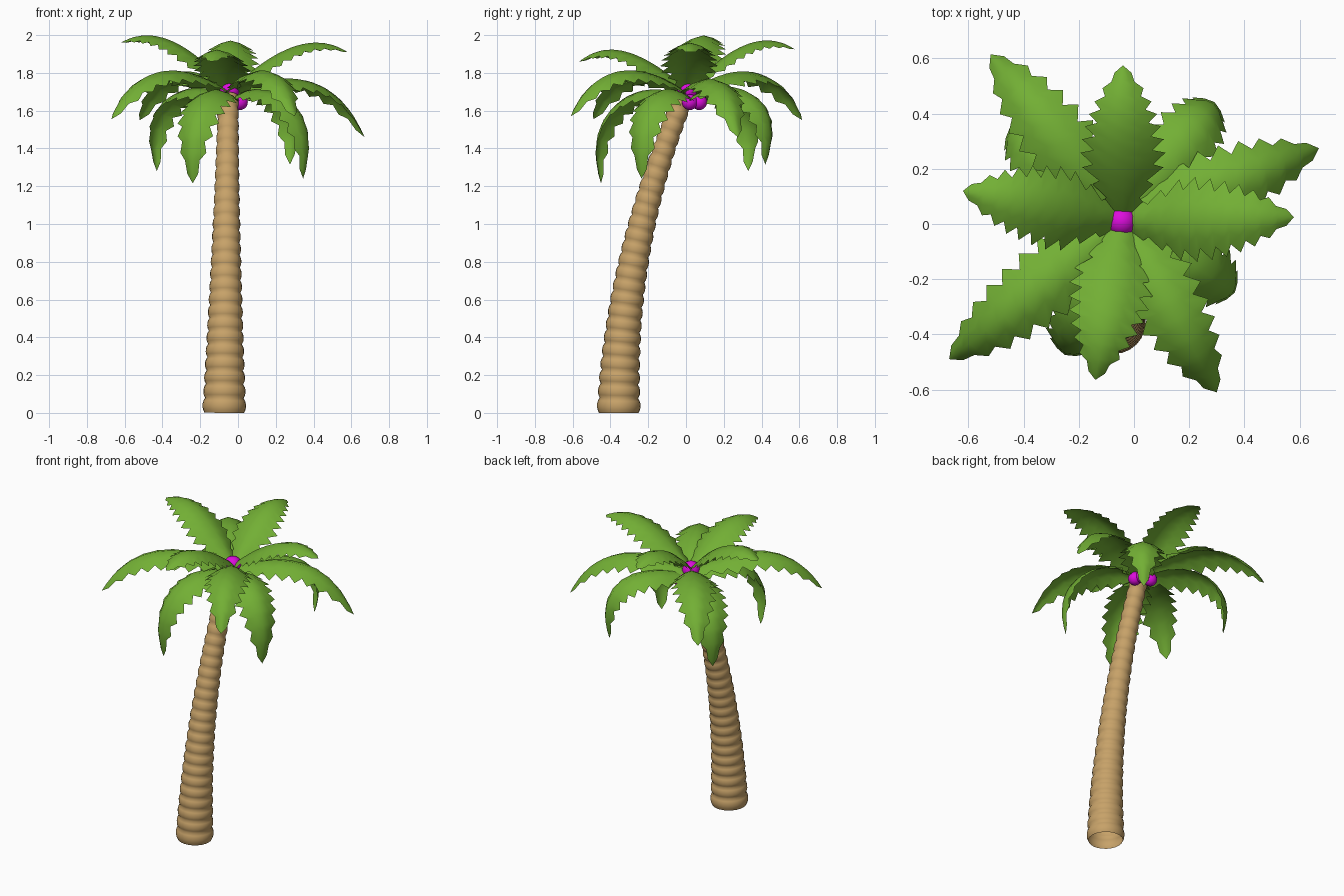
import bpy, bmesh, math
from mathutils import Vector

if "Cube" in bpy.data.objects:
    bpy.data.objects.remove(bpy.data.objects["Cube"])


def material(name, rgb):
    m = bpy.data.materials.new(name)
    m.diffuse_color = (*rgb, 1)
    m.use_nodes = True
    m.node_tree.nodes["Principled BSDF"].inputs["Base Color"].default_value = m.diffuse_color
    return m


GREEN = material("leaf green", (0.17, 0.43, 0.035))
BARK = material("tan bark", (0.57, 0.36, 0.14))
PINK = material("magenta fruit", (0.72, 0.004, 0.72))


def finish(bm, name, mat):
    me = bpy.data.meshes.new(name)
    bm.to_mesh(me)
    bm.free()
    me.materials.append(mat)
    for p in me.polygons:
        p.use_smooth = True
    ob = bpy.data.objects.new(name, me)
    bpy.context.collection.objects.link(ob)
    return ob


# Leaning trunk: a tapered tube with a bulge for every ring, open at the foot
def trunk(rings=25, rows=5, sides=24, height=1.68):
    bm = bmesh.new()
    loops = []
    for i in range(rings * rows + 1):
        u = i / (rings * rows)
        z = height * u ** 0.95
        centre = Vector((-0.073 + 0.021 * u, -0.356 + 0.123 * z * z, z))
        tangent = Vector((0.014, 0.246 * z, 1)).normalized()
        side = Vector((1, 0, 0))
        side = (side - tangent * side.dot(tangent)).normalized()
        other = tangent.cross(side)
        bulge = abs(math.sin(math.pi * i / rows)) ** 0.7
        r = 0.05 + 0.055 * (1 - u) ** 1.5 + (0.006 + 0.006 * (1 - u)) * bulge
        loops.append([bm.verts.new(centre + r * (side * math.cos(a) + other * math.sin(a)))
                      for a in (math.tau * k / sides for k in range(sides))])
    for a, b in zip(loops, loops[1:]):
        for k in range(sides):
            j = (k + 1) % sides
            bm.faces.new((a[k], a[j], b[j], b[k]))
    bm.faces.new(loops[-1])
    return finish(bm, "trunk", BARK)


def bezier(p, t):
    s = 1 - t
    return p[0] * s**3 + p[1] * 3 * s * s * t + p[2] * 3 * s * t * t + p[3] * t**3


def bezier_slope(p, t):
    s = 1 - t
    return (p[1] - p[0]) * s * s + (p[2] - p[1]) * 2 * s * t + (p[3] - p[2]) * t * t


HEART = Vector((-0.04, 0.01, 0))


# Arched leaf with saw-toothed edges, running from the crown to a tip
def frond(name, tip, start, mid1, mid2, width, teeth, taper, stalk, notch, sag):
    out = Vector((tip[0], tip[1], 0)) - HEART
    reach = out.length
    out.normalize()
    across = Vector((-out.y, out.x, 0))

    def at(r, z):
        return HEART + out * r + Vector((0, 0, z))
    path = [at(0.015, start), at(mid1[0] * reach, mid1[1]),
            at(mid2[0] * reach, mid2[1]), at(reach, tip[2])]
    ts = []
    for k in range(teeth):
        ts += [(k / teeth, False), ((k + 0.62) / teeth, True)]
    bm = bmesh.new()
    rows = []
    for t, tooth in ts:
        c = bezier(path, t)
        tangent = bezier_slope(path, t).normalized()
        up = tangent.cross(across)
        if up.dot(out) < 0 and up.z < 0:
            up = -up
        # half width: narrow stalk, broad middle, pointed end
        w = width * min(1, stalk + 2.4 * t) * (1 - t ** taper) ** 0.75
        if not tooth:
            w *= notch
        row = []
        for s in (-1, -0.5, 0, 0.5, 1):
            drop = sag * w * abs(s) ** 1.6
            row.append(bm.verts.new(c + across * (s * w) - up * drop))
        rows.append(row)
    for a, b in zip(rows, rows[1:]):
        for k in range(4):
            bm.faces.new((a[k], b[k], b[k + 1], a[k + 1]))
    end = bm.verts.new(path[3])
    for k in range(4):
        bm.faces.new((rows[-1][k], end, rows[-1][k + 1]))
    bmesh.ops.recalc_face_normals(bm, faces=bm.faces)
    if sum(f.normal.z for f in bm.faces) < 0:
        bmesh.ops.reverse_faces(bm, faces=bm.faces)
    return finish(bm, name, GREEN)


trunk()

# Rising upper fronds
for i, tip in enumerate([(0.58, 0.025, 1.91), (-0.62, 0.12, 1.96),
                         (-0.04, 0.575, 1.925), (-0.14, -0.565, 1.86)]):
    frond(f"upper_frond_{i + 1}", tip, 1.725, (0.34, 0.7 * tip[2] + 0.57),
          (0.69, 0.6 * tip[2] + 0.89), 0.16, 10, 3.0, 0.3, 0.7, 0.42)

# Long spreading fronds
for i, (tip, arch) in enumerate([((0.67, 0.275, 1.46), 1.81), ((-0.52, 0.615, 1.55), 1.855),
                                 ((-0.67, -0.49, 1.555), 1.86), ((0.30, -0.61, 1.57), 1.86)]):
    frond(f"middle_frond_{i + 1}", tip, 1.70,
          (0.37, arch), (0.78, arch + 0.02), 0.147, 9, 3.6, 0.35, 0.68, 0.48)

# Drooping lower fronds
for i, tip in enumerate([(0.275, 0.42, 1.315), (-0.43, 0.33, 1.28),
                         (-0.24, -0.45, 1.215), (0.345, -0.235, 1.24)]):
    frond(f"lower_frond_{i + 1}", tip, 1.67,
          (0.58, 1.81), (1.25, tip[2] + 0.38), 0.145, 9, 3.2, 0.45, 0.7, 0.48)

# Fruit: a crown bud and small balls hanging under the leaves
for name, pos, r in [("crown_bud", (-0.045, 0.01, 1.705), 0.055),
                     ("fruit_1", (0.01, 0.02, 1.645), 0.042),
                     ("fruit_2", (-0.075, 0.065, 1.65), 0.042),
                     ("fruit_3", (-0.01, 0.07, 1.645), 0.042)]:
    bm = bmesh.new()
    bmesh.ops.create_uvsphere(bm, u_segments=16, v_segments=10, radius=r)
    bmesh.ops.translate(bm, verts=bm.verts, vec=pos)
    finish(bm, name, PINK)
